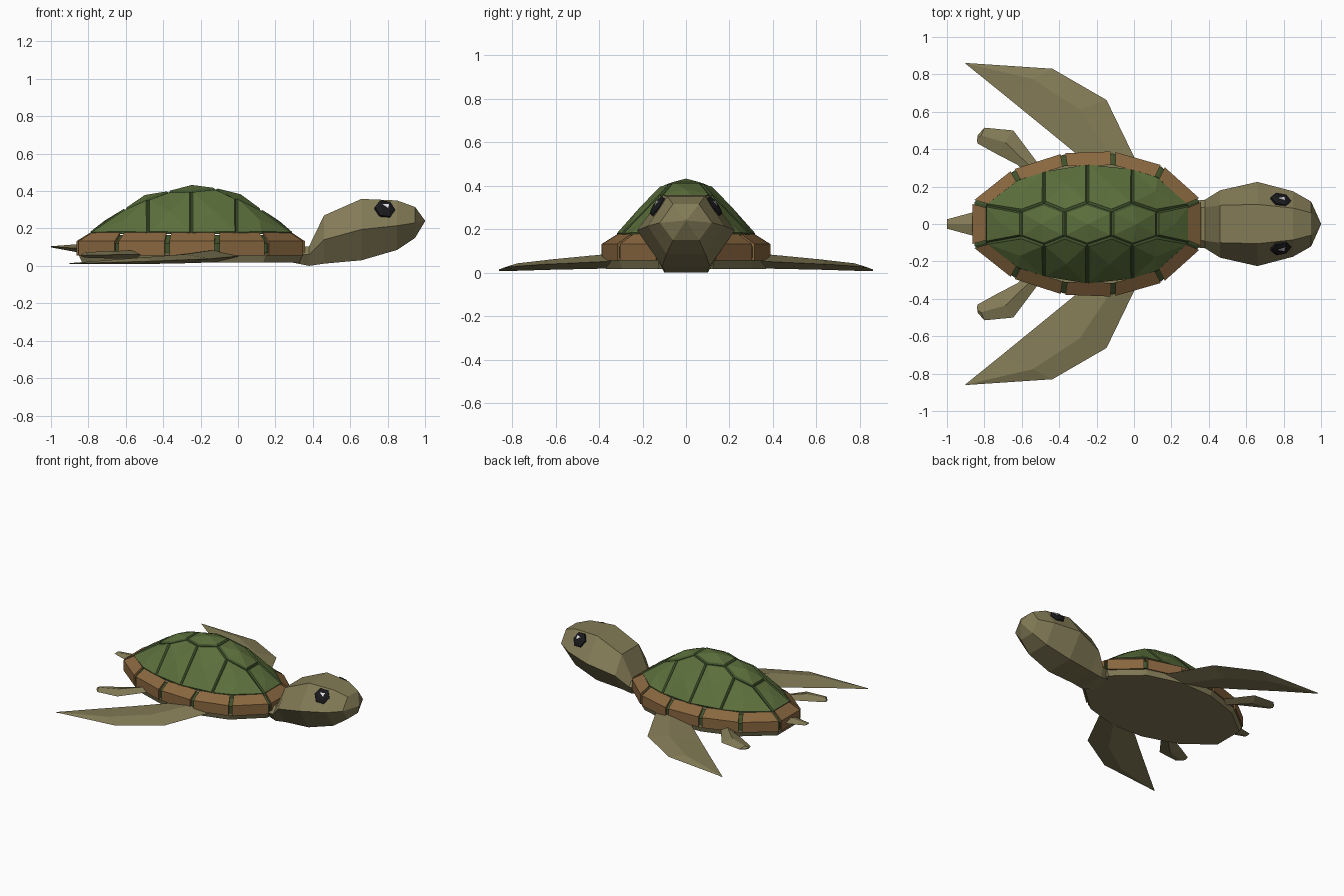
import bpy, bmesh
from mathutils import Vector

if "Cube" in bpy.data.objects:
    bpy.data.objects.remove(bpy.data.objects["Cube"])


def material(name, rgb):
    m = bpy.data.materials.new(name)
    m.diffuse_color = (*rgb, 1)
    m.use_nodes = True
    m.node_tree.nodes["Principled BSDF"].inputs["Base Color"].default_value = m.diffuse_color
    return m


SKIN = material("skin", (0.23, 0.20, 0.095))
GREEN = material("scute_green", (0.105, 0.16, 0.045))
GROOVE = material("groove_green", (0.05, 0.085, 0.025))
BROWN = material("rim_brown", (0.25, 0.135, 0.05))
BLACK = material("eye_black", (0.01, 0.01, 0.012))
WHITE = material("eye_glint", (0.8, 0.8, 0.85))


def finish(bm, name, mats):
    me = bpy.data.meshes.new(name)
    bm.to_mesh(me)
    bm.free()
    for m in mats:
        me.materials.append(m)
    ob = bpy.data.objects.new(name, me)
    bpy.context.collection.objects.link(ob)
    return ob


def loft(bm, sections, closed=False):
    """Skin a list of equal-length point rings, capping the ends unless closed."""
    rings = [[bm.verts.new(p) for p in s] for s in sections]
    n = len(rings[0])
    pairs = list(zip(rings, rings[1:])) + ([(rings[-1], rings[0])] if closed else [])
    for a, b in pairs:
        for i in range(n):
            j = (i + 1) % n
            bm.faces.new((a[i], a[j], b[j], b[i]))
    if not closed:
        bm.faces.new(rings[0])
        bm.faces.new(rings[-1])
    bmesh.ops.recalc_face_normals(bm, faces=bm.faces)


def loft_object(name, sections, mat):
    bm = bmesh.new()
    loft(bm, sections)
    return finish(bm, name, [mat])


def both_sides(half):
    return half + [(x, -y) for x, y in reversed(half)]


# Shell outlines, front to back, mirrored across y
OUTER = both_sides([(.358, .13), (.155, .312), (-.112, .388), (-.38, .378), (-.65, .29), (-.864, .12)])
INNER = both_sides([(.288, .10), (.125, .25), (-.11, .315), (-.37, .31), (-.62, .235), (-.79, .10)])

# Dome: scute panels inset from a darker groove net, each raised to a centre point
SPINE = [(-.60, .065, .30), (-.37, .065, .392), (-.12, .065, .408), (.12, .065, .295)]
PEAK = [(-.48, .11, .35), (-.25, .11, .393), (-.01, .11, .355)]
BASE = [(-.79, .10, .17), (-.62, .235, .17), (-.48, .278, .17), (-.25, .316, .17),
        (-.01, .291, .17), (.125, .25, .17), (.288, .10, .17)]


def flip(p):
    return (p[0], -p[1], p[2])


sides = [[BASE[0], BASE[1], BASE[2], PEAK[0], SPINE[0]],
         [BASE[2], BASE[3], PEAK[1], SPINE[1], PEAK[0]],
         [BASE[3], BASE[4], PEAK[2], SPINE[2], PEAK[1]],
         [BASE[4], BASE[5], BASE[6], SPINE[3], PEAK[2]]]
middle = [[SPINE[i], PEAK[i], SPINE[i + 1], flip(SPINE[i + 1]), flip(PEAK[i]), flip(SPINE[i])]
          for i in range(3)]
middle += [[BASE[0], SPINE[0], flip(SPINE[0]), flip(BASE[0])],
           [SPINE[3], BASE[6], flip(BASE[6]), flip(SPINE[3])]]
polys = sides + [[flip(p) for p in s] for s in sides] + middle
bm = bmesh.new()
for poly in polys:
    bm.faces.new([bm.verts.new(p) for p in poly])
bmesh.ops.remove_doubles(bm, verts=bm.verts, dist=.001)
for f in bm.faces:
    f.normal_update()
    if f.normal.z < 0:
        f.normal_flip()
    f.material_index = 1
scutes = list(bm.faces)
bmesh.ops.inset_individual(bm, faces=scutes, thickness=.011, depth=.010)
for f in scutes:
    f.material_index = 0
heights = {f: (.025 if len(f.verts) == 6 else .014 if len(f.verts) == 5 else .006) for f in scutes}
for f, h in heights.items():
    bmesh.ops.poke(bm, faces=[f], offset=h)
finish(bm, "shell_dome", [GREEN, GROOVE])


# Rim: dark ring under twelve brown blocks
def rim_section(o, i, d=0.0):
    o, i = Vector(o), Vector(i)
    o = o + (i - o).normalized() * d
    return [(i.x, i.y, .178 - d), (o.x, o.y, .132 - d), (o.x, o.y, .056 + d), (i.x, i.y, .056 + d)]


bm = bmesh.new()
loft(bm, [rim_section(o, i, .012) for o, i in zip(OUTER, INNER)], closed=True)
finish(bm, "rim_base", [GROOVE])
bm = bmesh.new()
for k in range(12):
    o0, o1 = Vector(OUTER[k]), Vector(OUTER[(k + 1) % 12])
    i0, i1 = Vector(INNER[k]), Vector(INNER[(k + 1) % 12])
    g, h = .013 / (o1 - o0).length, .013 / (i1 - i0).length
    loft(bm, [rim_section(o0.lerp(o1, g), i0.lerp(i1, h)),
              rim_section(o1.lerp(o0, g), i1.lerp(i0, h))])
finish(bm, "rim_blocks", [BROWN])

# Belly plate
loft_object("belly", [[((x + .25) * s - .25, y * s, z) for x, y in OUTER]
                      for s, z in ((.95, .018), (.98, .058), (.90, .085))], SKIN)

# Head and neck: hexagonal sections (x, z low, z mid, z top, half widths low, mid, top)
HEAD = [(.28, .02, .06, .10, .08, .12, .08), (.38, 0, .06, .105, .10, .13, .09),
        (.46, .012, .14, .27, .10, .18, .10), (.66, .03, .195, .358, .11, .225, .105),
        (.85, .085, .215, .35, .09, .175, .085), (.947, .15, .23, .315, .06, .12, .06),
        (1.0, .238, .24, .242, .001, .002, .001)]
loft_object("head", [[(x, a, zl), (x, b, zm), (x, c, zt), (x, -c, zt), (x, -b, zm), (x, -a, zl)]
                     for x, zl, zm, zt, a, b, c in HEAD], SKIN)

# Tail
loft_object("tail", [[(x, w, zm), (x, 0, zt), (x, -w, zm), (x, 0, zb)] for x, w, zb, zm, zt in
                     ((-.76, .085, .05, .085, .125), (-.87, .06, .075, .095, .115),
                      (-1.0, .025, .099, .102, .105))], SKIN)


# Flippers: diamond sections (leading xy, trailing xy, z centre, half thickness)
def flipper(name, rows, ridge, s):
    secs = []
    for lx, ly, tx, ty, z, t in rows:
        mx, my = lx + (tx - lx) * ridge, ly + (ty - ly) * ridge
        secs.append([(lx, s * ly, z), (mx, s * my, z + t), (tx, s * ty, z), (mx, s * my, z - t)])
    loft_object(name, secs, SKIN)


FRONT = [(.05, .24, -.25, .28, .055, .035), (0, .36, -.32, .385, .052, .033),
         (-.147, .663, -.50, .532, .038, .024), (-.436, .83, -.70, .695, .026, .017),
         (-.90, .861, -.902, .858, .012, .003)]
REAR = [(-.46, .22, -.56, .25, .06, .025), (-.51, .32, -.62, .315, .06, .022),
        (-.645, .50, -.73, .372, .06, .02), (-.80, .515, -.835, .43, .058, .014),
        (-.835, .475, -.84, .445, .057, .006)]

for side, s in (("left", 1), ("right", -1)):
    flipper("front_flipper_" + side, FRONT, .4, s)
    flipper("rear_flipper_" + side, REAR, .5, s)

    # Eye: six-sided stud on the cheek, with a triangular glint
    n = Vector((.22, s * .80, .56)).normalized()
    u = (Vector((1, 0, 0)) - n * n.x).normalized()
    v = Vector((0, 0, 1)) - n * n.z - u * u.z
    v.normalize()
    c = Vector((.785, s * .128, .303))
    HEX = [(1, 0), (.5, .87), (-.5, .87), (-1, 0), (-.5, -.87), (.5, -.87)]
    loft_object("eye_" + side, [[c + n * d + (u * a + v * b) * r for a, b in HEX]
                                for d, r in ((-.02, .056), (.008, .056), (.018, .03))], BLACK)
    TRI = [(-.4, .35), (.45, .55), (.3, -.1)]
    loft_object("eye_glint_" + side, [[c + n * d + (u * a + v * b) * .045 for a, b in TRI]
                                      for d in (.008, .021)], WHITE)
